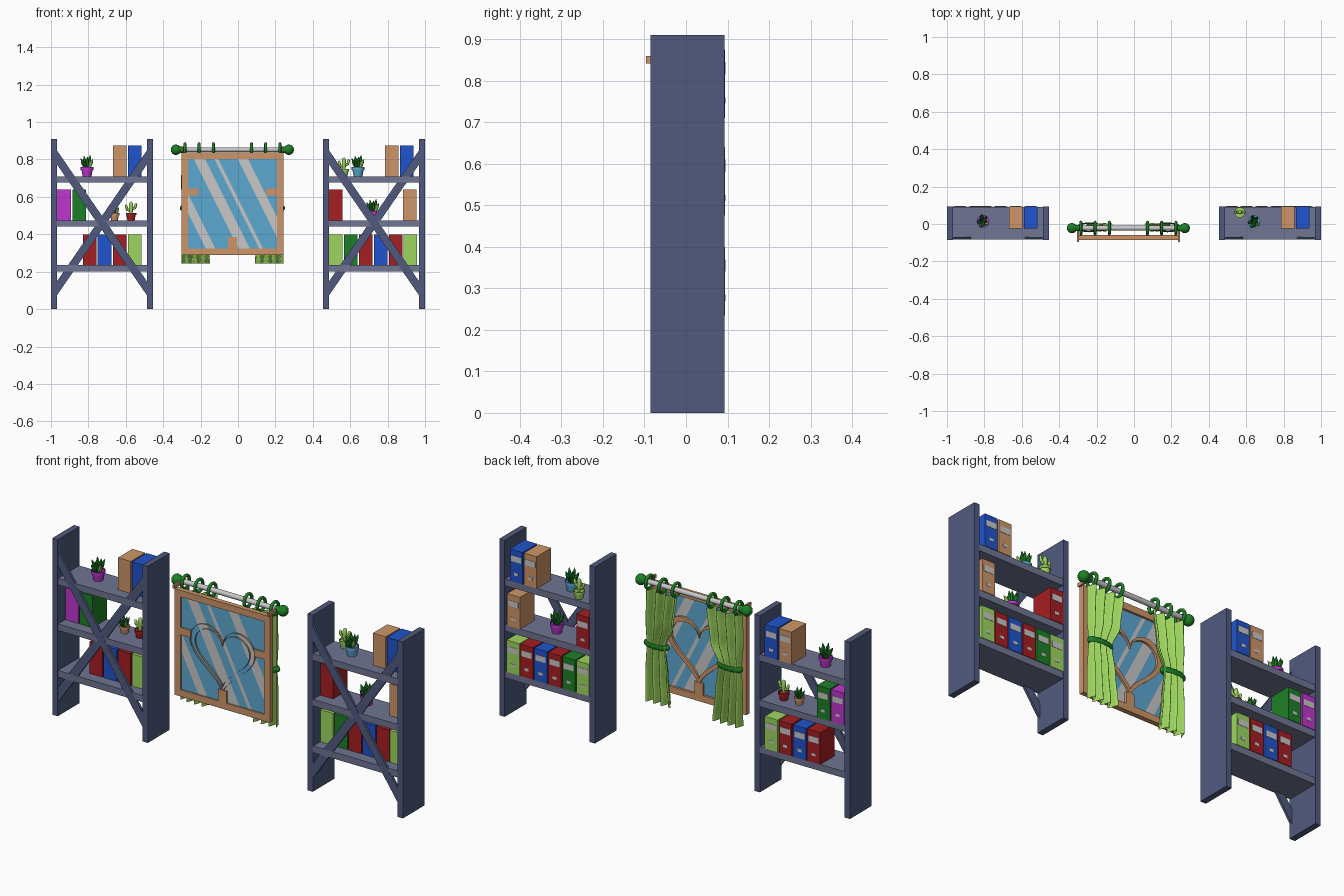
import bpy, bmesh, math
from mathutils import Vector

if "Cube" in bpy.data.objects:
    bpy.data.objects.remove(bpy.data.objects["Cube"])


def mat(name, r, g, b):
    m = bpy.data.materials.new(name)
    lin = [(c / 255 / 12.92 if c < 11 else ((c / 255 + 0.055) / 1.055) ** 2.4) for c in (r, g, b)]
    m.diffuse_color = (*lin, 1)
    m.use_nodes = True
    m.node_tree.nodes["Principled BSDF"].inputs["Base Color"].default_value = m.diffuse_color
    return m


SLATE = mat("slate_panel", 80, 90, 126)
BOARD = mat("grey_board", 112, 117, 146)
TAN = mat("tan_wood", 205, 150, 105)
BLUE = mat("blue", 32, 84, 205)
RED = mat("red", 165, 30, 34)
LIME = mat("lime", 158, 214, 95)
GREEN = mat("green", 28, 128, 38)
MAGENTA = mat("magenta", 190, 55, 205)
GLASS = mat("glass_blue", 92, 168, 210)
GREY = mat("light_grey", 200, 200, 200)


def make(name, bm, *mats, smooth=False):
    bmesh.ops.recalc_face_normals(bm, faces=bm.faces)
    me = bpy.data.meshes.new(name)
    bm.to_mesh(me)
    bm.free()
    for m in mats:
        me.materials.append(m)
    if smooth:
        me.polygons.foreach_set("use_smooth", [True] * len(me.polygons))
    ob = bpy.data.objects.new(name, me)
    bpy.context.collection.objects.link(ob)
    return ob


def prism_bm(pts, y0, y1):
    """Extrude an xz outline along y."""
    bm = bmesh.new()
    a = [bm.verts.new((x, y0, z)) for x, z in pts]
    b = [bm.verts.new((x, y1, z)) for x, z in pts]
    n = len(pts)
    bm.faces.new(a)
    bm.faces.new(b[::-1])
    for i in range(n):
        bm.faces.new((a[i], a[(i + 1) % n], b[(i + 1) % n], b[i]))
    return bm


def rect(x0, x1, z0, z1):
    return [(x0, z0), (x1, z0), (x1, z1), (x0, z1)]


def box(name, x0, x1, y0, y1, z0, z1, m):
    return make(name, prism_bm(rect(x0, x1, z0, z1), y0, y1), m)


def lathe(name, profile, origin, axis, m, seg=14):
    """Spin (radius, distance) pairs around an axis starting at origin."""
    bm = bmesh.new()
    rot = Vector((0, 0, 1)).rotation_difference(Vector(axis).normalized())
    rings = []
    for r, h in profile:
        rings.append([bm.verts.new(Vector(origin) + rot @ Vector(
            (r * math.cos(2 * math.pi * i / seg), r * math.sin(2 * math.pi * i / seg), h))) for i in range(seg)])
    for a, b in zip(rings, rings[1:]):
        for i in range(seg):
            bm.faces.new((a[i], a[(i + 1) % seg], b[(i + 1) % seg], b[i]))
    bm.faces.new(rings[0][::-1])
    bm.faces.new(rings[-1])
    ob = make(name, bm, m, smooth=True)
    bpy.context.view_layer.objects.active = ob
    ob.select_set(True)
    bpy.ops.object.shade_smooth_by_angle(angle=math.radians(45))
    ob.select_set(False)
    return ob


YF, YB = -0.085, 0.093
LEVELS = (0.235, 0.475, 0.71)

# Shelf units: side panels, boards and crossed braces
for x0, x1 in ((-1.0, -0.455), (0.455, 1.0)):
    a, b = x0 + 0.031, x1 - 0.031
    box("shelf_side", x0, a, YF, YB, 0, 0.91, SLATE)
    box("shelf_side", b, x1, YF, YB, 0, 0.91, SLATE)
    for z in LEVELS:
        box("shelf_board", a, b, YF + 0.003, YB - 0.002, z - 0.034, z, BOARD)
    for i, (p, q) in enumerate(((a, b), (b, a))):
        pts = [(p, 0.85), (p, 0.775), (q, 0.072), (q, 0.147)]
        make("cross_brace", prism_bm(pts, -0.0825 + i * 0.001, -0.07 + i * 0.001), SLATE)

# Books with a pale label wrapped round the spine (spines face the back)
BOOKS = (
    (2, ((-0.668, TAN), (-0.588, BLUE), (0.786, TAN), (0.866, BLUE))),
    (1, ((-0.967, MAGENTA), (-0.886, GREEN), (0.487, RED), (0.882, TAN))),
    (0, ((-0.83, RED), (-0.75, BLUE), (-0.668, RED), (-0.588, LIME), (0.487, LIME), (0.567, GREEN),
         (0.647, RED), (0.727, BLUE), (0.807, RED), (0.884, LIME))),
)
for level, row in BOOKS:
    z = LEVELS[level]
    for x, m in row:
        box("book", x, x + 0.073, -0.024, 0.094, z, z + 0.165, m)
        box("book_label", x + 0.008, x + 0.065, 0.09, 0.0955, z + 0.105, z + 0.135, GREY)
        box("book_label_small", x + 0.025, x + 0.048, 0.09, 0.0955, z + 0.035, z + 0.05, GREY)


# Potted plants
def pot(x, y, z, r, h, m):
    lathe("plant_pot", [(r * 0.7, 0), (r * 0.88, h * 0.7), (r, h * 0.7), (r, h), (r * 0.85, h), (r * 0.85, h * 0.85)],
          (x, y, z), (0, 0, 1), m)


def agave(x, y, z, s, pm):
    pot(x, y, z, 0.034 * s, 0.05 * s, pm)
    for i in range(8):
        t = i * 2.4
        lean = 0.12 + 0.09 * i
        h = (0.072 - 0.003 * i) * s
        lathe("succulent_leaf", [(0.006 * s, 0), (0.0105 * s, h * 0.4), (0.008 * s, h * 0.7), (0.001, h)],
              (x + 0.008 * s * math.cos(t), y + 0.008 * s * math.sin(t), z + 0.042 * s),
              (math.cos(t) * lean, math.sin(t) * lean, 1), LIME if i == 5 else GREEN, 6)


def cactus(x, y, z, s, pm):
    def stem(o, d, r, h):
        lathe("cactus_stem", [(r * 0.7, 0), (r, h * 0.3), (r, h * 0.75), (r * 0.7, h * 0.93), (r * 0.15, h)],
              o, d, LIME, 8)
    pot(x, y, z, 0.028 * s, 0.04 * s, pm)
    stem((x, y, z + 0.035 * s), (0, 0, 1), 0.011 * s, 0.065 * s)
    for k, h in ((-1, 0.05), (1, 0.058)):
        stem((x, y, z + h * s), (k, 0, 0.35), 0.007 * s, 0.026 * s)
        stem((x + k * 0.021 * s, y, z + (h + 0.004) * s), (k * 0.2, 0, 1), 0.007 * s, 0.03 * s)


agave(-0.807, 0.015, LEVELS[2], 1.0, MAGENTA)
agave(-0.66, 0.02, LEVELS[1], 0.75, TAN)
cactus(-0.572, 0.02, LEVELS[1], 1.0, RED)
cactus(0.566, 0.062, LEVELS[2], 1.0, LIME)
agave(0.642, 0.012, LEVELS[2], 1.0, GLASS)
agave(0.722, 0.02, LEVELS[1], 1.0, MAGENTA)

# Window frame with short bars holding the heart
CX = -0.03
FY0, FY1 = -0.085, -0.06
L, R, B, T, W = CX - 0.272, CX + 0.272, 0.29, 0.837, 0.034
for n, r in (("frame_left", (L, L + W, B, T)), ("frame_right", (R - W, R, B, T)),
             ("frame_top", (L + W, R - W, T - W, T)), ("frame_bottom", (L + W, R - W, B, B + W)),
             ("bar_left", (L + W, CX - 0.18, 0.608, 0.645)), ("bar_right", (CX + 0.18, R - W, 0.608, 0.645)),
             ("bar_bottom", (CX - 0.024, CX + 0.024, B + W, 0.385))):
    box(n, r[0], r[1], FY0, FY1, r[2], r[3], TAN)

# Heart moulding, open towards the front
bm = bmesh.new()
N = 48
loops = []
for s, y in ((1, FY0), (1, FY1), (0.84, FY1), (0.84, FY0)):
    loop = []
    for i in range(N):
        t = 2 * math.pi * (i + 0.5) / N
        hx = 16 * math.sin(t) ** 3 * 0.0116
        hz = (13 * math.cos(t) - 5 * math.cos(2 * t) - 2 * math.cos(3 * t) - math.cos(4 * t)) * 0.0114
        loop.append(bm.verts.new((CX + s * hx, y, 0.564 + s * hz)))
    loops.append(loop)
for a, b in zip(loops, loops[1:]):
    for i in range(N):
        bm.faces.new((a[i], a[(i + 1) % N], b[(i + 1) % N], b[i]))
make("heart_moulding", bm, TAN)

# Glass with slanted pale reflections cut into its faces
STRIPES = ((-0.41, -0.36), (-0.235, -0.175), (-0.125, -0.105), (0.0, 0.055))
bm = prism_bm(rect(L + W, R - W, B + W, T - W), -0.077, -0.071)
for s in (e for st in STRIPES for e in st):
    bmesh.ops.bisect_plane(bm, geom=bm.verts[:] + bm.edges[:] + bm.faces[:],
                           plane_co=(s, 0, 0.8), plane_no=(1, 0, 0.5))
for f in bm.faces:
    c = f.calc_center_median()
    s = c.x - (0.8 - c.z) * 0.5
    f.material_index = int(any(p < s < q for p, q in STRIPES))
make("window_glass", bm, GLASS, GREY)

# Curtain rod, end knobs, brackets and rings
RY, RZ = -0.022, 0.852
lathe("curtain_rod", [(0.013, 0), (0.013, 0.6)], (CX - 0.3, RY, RZ), (1, 0, 0), GREY)
for k in (-1, 1):
    ball = [(0.027 * math.sin(a) + 0.001, 0.027 - 0.027 * math.cos(a)) for a in [math.pi * i / 8 for i in range(9)]]
    lathe("rod_knob", [(0.017, -0.014), (0.017, 0.004)] + ball[2:], (CX + k * 0.275, RY, RZ), (k, 0, 0), GREEN)
    box("rod_bracket", CX + k * 0.27 - 0.005, CX + k * 0.27 + 0.005, -0.096, RY, 0.842, 0.86, TAN)


def torus(name, loc, rot, major, minor, scale=(1, 1, 1)):
    bpy.ops.mesh.primitive_torus_add(location=loc, rotation=rot, major_radius=major, minor_radius=minor,
                                     major_segments=24, minor_segments=8)
    ob = bpy.context.object
    ob.name = name
    ob.scale = scale
    ob.data.materials.append(GREEN)
    bpy.ops.object.shade_smooth()
    ob.select_set(False)


for x in (0.102, 0.178, 0.254):
    for k in (-1, 1):
        torus("curtain_ring", (CX + k * x, RY, RZ), (0, math.pi / 2, 0), 0.032, 0.008)

# Curtains, gathered by a tie (inner edge, outer edge, fold depth by height)
KEYS = ((0.245, 0.12, 0.272, 0.024), (0.40, 0.135, 0.272, 0.022), (0.54, 0.15, 0.268, 0.016),
        (0.66, 0.105, 0.274, 0.022), (0.82, 0.085, 0.272, 0.022))


def key(z):
    for a, b in zip(KEYS, KEYS[1:]):
        if z <= b[0] + 1e-6:
            t = (z - a[0]) / (b[0] - a[0])
            t = t * t * (3 - 2 * t)
            return [p + (q - p) * t for p, q in zip(a[1:], b[1:])]


for k in (-1, 1):
    bm = bmesh.new()
    rows = []
    for j in range(25):
        z = 0.245 + 0.575 * j / 24
        x0, x1, d = key(z)
        rows.append([bm.verts.new((CX + k * (x0 + (x1 - x0) * i / 36),
                                   -0.018 + d * math.sin(i / 36 * 7 * math.pi + 0.8), z)) for i in range(37)])
    for a, b in zip(rows, rows[1:]):
        for i in range(36):
            bm.faces.new((a[i], a[i + 1], b[i + 1], b[i]))
    make("curtain", bm, LIME, smooth=True)
    torus("curtain_tie", (CX + k * 0.209, -0.018, 0.54), (0, 0, 0), 0.06, 0.009, (1.05, 0.38, 1.5))
